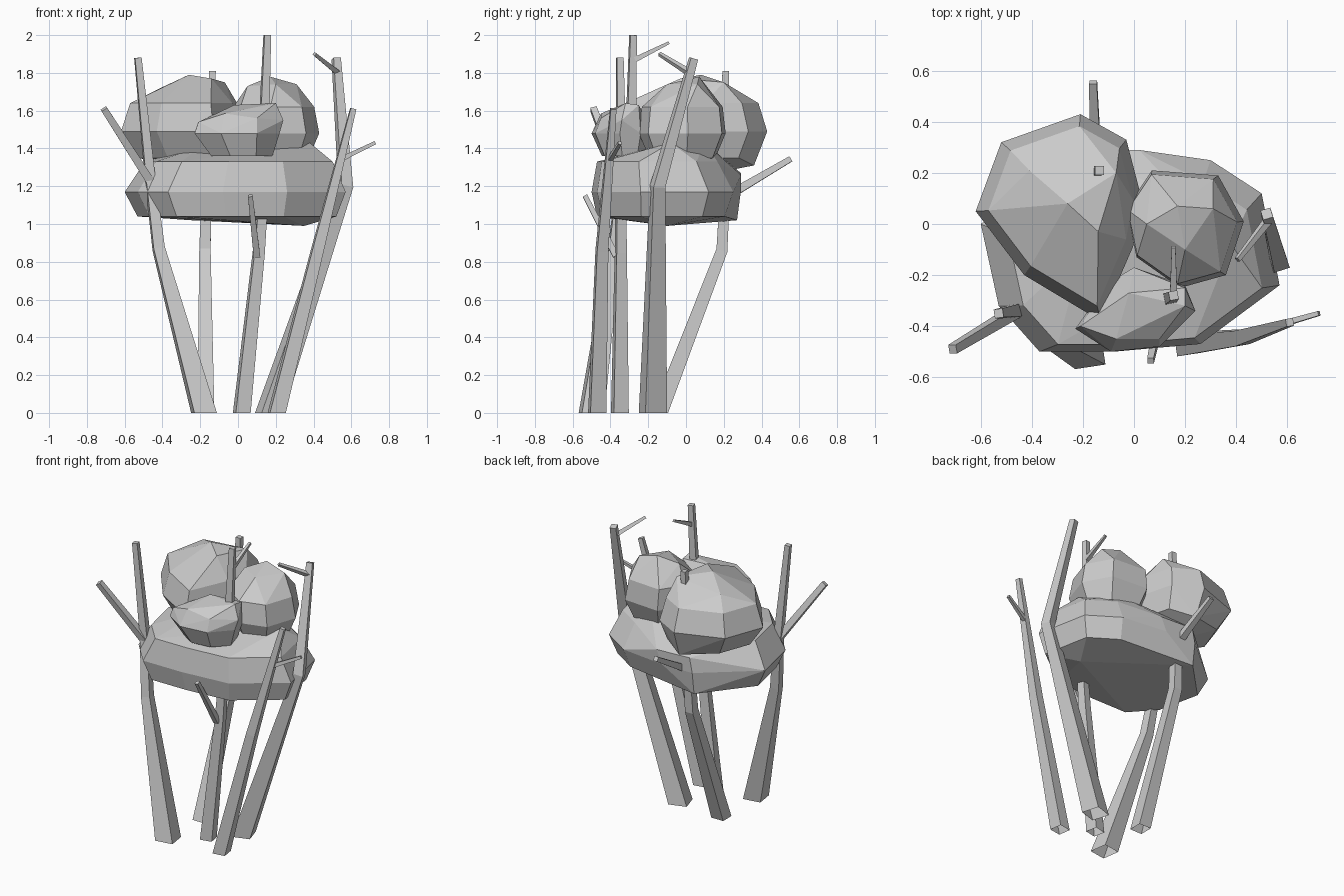
import bpy, bmesh, math
from mathutils import Vector


def finish(name, bm):
    bmesh.ops.recalc_face_normals(bm, faces=bm.faces)
    me = bpy.data.meshes.new(name)
    bm.to_mesh(me)
    bm.free()
    ob = bpy.data.objects.new(name, me)
    bpy.context.collection.objects.link(ob)
    return ob


def limb(name, path, twist=0.0):
    """Square tapering limb through (x, y, z, width) points, open at the foot."""
    bm = bmesh.new()
    pts = [Vector(p[:3]) for p in path]
    rings = []
    for i, p in enumerate(pts):
        t = (pts[min(i + 1, len(pts) - 1)] - pts[max(i - 1, 0)]).normalized()
        if p.z == 0:
            t = Vector((0, 0, 1))  # flat foot
        u = Vector((0, 1, 0)).cross(t)
        if u.length < 0.5:
            u = Vector((1, 0, 0)).cross(t)
        u.normalize()
        v = t.cross(u)
        h = path[i][3] / math.sqrt(2)
        ang = [twist + math.pi / 4 + k * math.pi / 2 for k in range(4)]
        rings.append([bm.verts.new(p + h * (math.cos(a) * u + math.sin(a) * v)) for a in ang])
    for a, b in zip(rings, rings[1:]):
        for k in range(4):
            bm.faces.new((a[k], a[(k + 1) % 4], b[(k + 1) % 4], b[k]))
    bm.faces.new(rings[-1])
    return finish(name, bm)


def clump(name, outline, levels, extra):
    """Faceted leaf clump: hull of an outline repeated at (z, scale, dx, dy) plus extra points."""
    bm = bmesh.new()
    c = sum((Vector(p) for p in outline), Vector((0, 0))) / len(outline)
    for z, s, dx, dy in levels:
        for x, y in outline:
            bm.verts.new((c.x + (x - c.x) * s + dx, c.y + (y - c.y) * s + dy, z))
    for p in extra:
        bm.verts.new(p)
    r = bmesh.ops.convex_hull(bm, input=bm.verts[:])
    junk = {g for g in r["geom_interior"] + r["geom_unused"] if isinstance(g, bmesh.types.BMVert)}
    bmesh.ops.delete(bm, geom=list(junk), context='VERTS')
    bmesh.ops.dissolve_limit(bm, angle_limit=math.radians(4), verts=bm.verts[:], edges=bm.edges[:])
    return finish(name, bm)


# foliage
clump("lower_foliage",
      [(-0.6, 0.0), (-0.53, -0.32), (-0.37, -0.5), (-0.08, -0.5), (0.26, -0.47),
       (0.57, -0.24), (0.5, 0.12), (0.3, 0.25), (-0.02, 0.29), (-0.25, 0.29)],
      [(1.04, 0.9, 0.01, -0.01), (1.17, 1, 0, 0), (1.33, 0.85, 0.02, -0.03)],
      [(0.35, -0.1, 0.99), (0, -0.05, 1.0), (0.38, -0.08, 1.43), (0.2, 0.1, 1.43),
       (-0.2, -0.1, 1.41), (-0.23, 0.29, 1.27), (0.02, 0.29, 1.26), (-0.25, 0.27, 1.02)])
clump("left_foliage",
      [(-0.62, 0.05), (-0.52, 0.32), (-0.21, 0.43), (-0.03, 0.33), (0.03, 0.1),
       (0.0, -0.08), (-0.13, -0.38), (-0.43, -0.2)],
      [(1.35, 0.8, 0.02, 0), (1.49, 1, 0, 0), (1.64, 0.87, 0, 0)],
      [(-0.41, 0.21, 1.72), (-0.26, 0.08, 1.79), (-0.14, -0.03, 1.77), (-0.07, 0.2, 1.75),
       (-0.22, 0.1, 1.26), (-0.2, 0.36, 1.31)])
clump("right_foliage",
      [(-0.03, 0.06), (0.07, 0.21), (0.33, 0.19), (0.43, 0.01), (0.36, -0.2),
       (0.18, -0.25), (0.01, -0.13)],
      [(1.35, 0.76, 0, 0), (1.48, 1, 0, 0), (1.62, 0.93, -0.01, 0)],
      [(0.05, 0.0, 1.73), (0.17, 0.07, 1.78), (0.31, 0.06, 1.74), (0.2, -0.1, 1.74),
       (0.2, 0.0, 1.28)])
clump("front_foliage",
      [(-0.23, -0.41), (-0.1, -0.23), (0.0, -0.17), (0.2, -0.24), (0.22, -0.35),
       (0.1, -0.48), (-0.09, -0.5)],
      [(1.36, 0.72, 0.02, 0.01), (1.48, 1, 0, 0)],
      [(-0.21, -0.4, 1.54), (-0.02, -0.27, 1.63), (0.2, -0.32, 1.64), (-0.07, -0.45, 1.585),
       (0.2, -0.25, 1.63), (0.1, -0.45, 1.56), (0.24, -0.34, 1.55)])

# trunks
limb("left_trunk", [(-0.18, -0.5, 0, 0.12), (-0.42, -0.38, 0.87, 0.06),
                    (-0.465, -0.34, 1.24, 0.05), (-0.53, -0.35, 1.88, 0.035)], 0.15)
limb("centre_trunk", [(0.02, -0.35, 0, 0.08), (0.11, -0.345, 0.85, 0.055), (0.125, -0.345, 1.05, 0.05),
                      (0.14, -0.29, 1.6, 0.045), (0.155, -0.28, 2.0, 0.035)], 0.2)
limb("back_trunk", [(-0.17, -0.14, 0, 0.09), (-0.175, 0.19, 0.86, 0.06),
                    (-0.17, 0.2, 1.05, 0.055), (-0.135, 0.21, 1.81, 0.035)])
limb("thin_trunk", [(0.205, -0.47, 0, 0.085), (0.42, -0.445, 0.86, 0.06), (0.61, -0.385, 1.61, 0.03)], 0.15)
limb("right_trunk", [(0.165, -0.175, 0, 0.12), (0.57, -0.15, 1.2, 0.065), (0.52, 0.04, 1.875, 0.04)], 0.3)

# branches and twigs
limb("left_branch", [(-0.46, -0.34, 1.22, 0.045), (-0.71, -0.49, 1.61, 0.035)])
limb("low_twig", [(0.1, -0.37, 0.83, 0.035), (0.065, -0.535, 1.15, 0.025)])
limb("top_twig", [(0.155, -0.27, 1.87, 0.028), (0.155, -0.09, 1.96, 0.015)])
limb("back_twig", [(-0.15, 0.24, 1.16, 0.045), (-0.16, 0.555, 1.345, 0.03)])
limb("thin_trunk_twig", [(0.55, -0.4, 1.345, 0.025), (0.725, -0.35, 1.43, 0.018)])
limb("right_trunk_twig", [(0.53, 0.02, 1.8, 0.028), (0.405, -0.14, 1.9, 0.018)])
